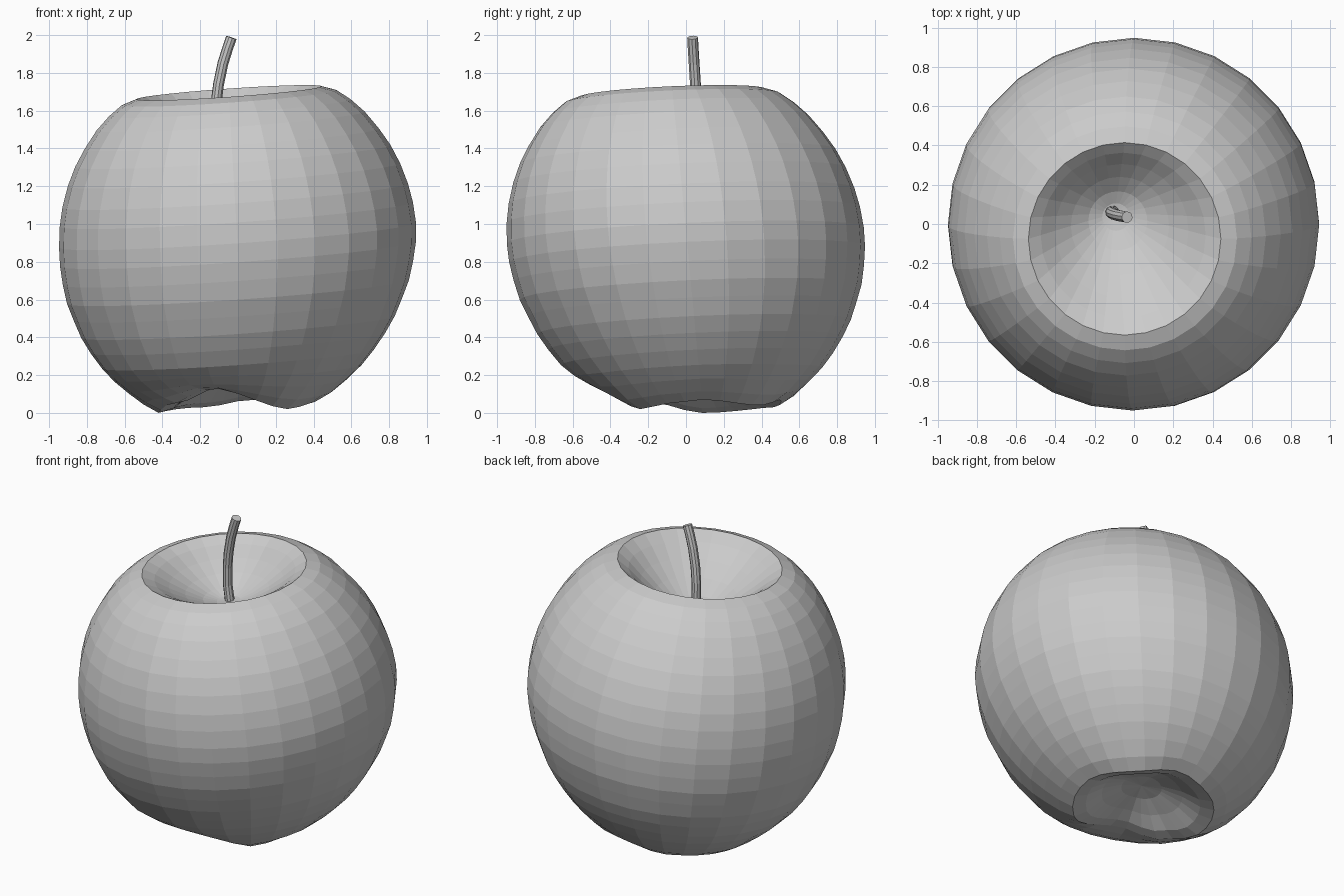
import bpy, bmesh, math

if "Cube" in bpy.data.objects:
    bpy.data.objects.remove(bpy.data.objects["Cube"])

SIDES = 28

# Apple rings from stem pit, over the crest and body, to the base: radius, height
PIT = [(0.07, 1.43), (0.15, 1.46), (0.25, 1.52), (0.34, 1.585), (0.42, 1.65), (0.49, 1.695)]
BODY = [(0.57, 1.668), (0.64, 1.615), (0.71, 1.545), (0.78, 1.45), (0.835, 1.36), (0.88, 1.26),
        (0.915, 1.15), (0.935, 1.05), (0.945, 0.94), (0.942, 0.84), (0.927, 0.74), (0.905, 0.64),
        (0.87, 0.55), (0.83, 0.455), (0.78, 0.37), (0.72, 0.285)]
# Base rings: radius, height, influence of the lobes
BASE = [(0.655, 0.205, 0.15), (0.58, 0.13, 0.35), (0.50, 0.055, 0.7), (0.42, 0.0, 1.0),
        (0.34, 0.03, 0.8), (0.24, 0.11, 0.4), (0.12, 0.17, 0.1)]
# Height of the lumpy base edge by angle in degrees
LOBES = [(0, 0.07), (45, 0.04), (80, 0.07), (115, 0.03), (180, 0.0), (215, 0.05),
         (250, 0.13), (310, 0.02), (335, 0.05), (360, 0.07)]


def lobe(deg):
    for (a0, h0), (a1, h1) in zip(LOBES, LOBES[1:]):
        if a0 <= deg <= a1:
            t = (deg - a0) / (a1 - a0)
            return h0 + (h1 - h0) * t * t * (3 - 2 * t)
    return 0.0


def place(r, z, deg, w=0.0, drift=0.0):
    """Point on the leaning apple; drift pulls the pit off centre."""
    a = math.radians(deg)
    x, y = r * math.cos(a), r * math.sin(a)
    h = z + lobe(deg) * w + (0.07 * x + 0.045 * y) * (1 - w)
    return (x - 0.06 * max(z - 0.9, 0) - 0.07 * drift,
            y - 0.095 * (z - 0.9) + 0.10 * drift, h)


rings = [(r, z, 0.0, 1 - r / 0.49) for r, z in PIT]
rings += [(r, z, 0.0, 0.0) for r, z in BODY]
rings += [(r, z, w, 0.0) for r, z, w in BASE]

# Apple body
bm = bmesh.new()
loops = [[bm.verts.new(place(r, z, 360 * i / SIDES, w, d)) for i in range(SIDES)]
         for r, z, w, d in rings]
for upper, lower in zip(loops, loops[1:]):
    for i in range(SIDES):
        j = (i + 1) % SIDES
        bm.faces.new((upper[i], lower[i], lower[j], upper[j]))
for ring, pole in ((loops[0], place(0, 1.42, 0, 0, 1)), (loops[-1], place(0, 0.19, 0))):
    tip = bm.verts.new(pole)
    for i in range(SIDES):
        bm.faces.new((ring[i], ring[(i + 1) % SIDES], tip))
bmesh.ops.recalc_face_normals(bm, faces=bm.faces)
mesh = bpy.data.meshes.new("apple_body")
bm.to_mesh(mesh)
bm.free()
bpy.context.collection.objects.link(bpy.data.objects.new("apple_body", mesh))

# Bent stem
PATH = [(-0.10, 0.065, 1.38), (-0.118, 0.062, 1.52), (-0.116, 0.058, 1.64), (-0.103, 0.05, 1.74),
        (-0.08, 0.043, 1.85), (-0.055, 0.038, 1.93), (-0.035, 0.035, 1.987)]
curve = bpy.data.curves.new("stem", "CURVE")
curve.dimensions = "3D"
curve.bevel_depth = 0.029
curve.bevel_resolution = 3
curve.use_fill_caps = True
spline = curve.splines.new("POLY")
spline.points.add(len(PATH) - 1)
for point, co in zip(spline.points, PATH):
    point.co = (*co, 1)
stem = bpy.data.objects.new("stem", curve)
bpy.context.collection.objects.link(stem)
bpy.context.view_layer.objects.active = stem
stem.select_set(True)
bpy.ops.object.convert(target="MESH")
bpy.ops.object.shade_flat()
